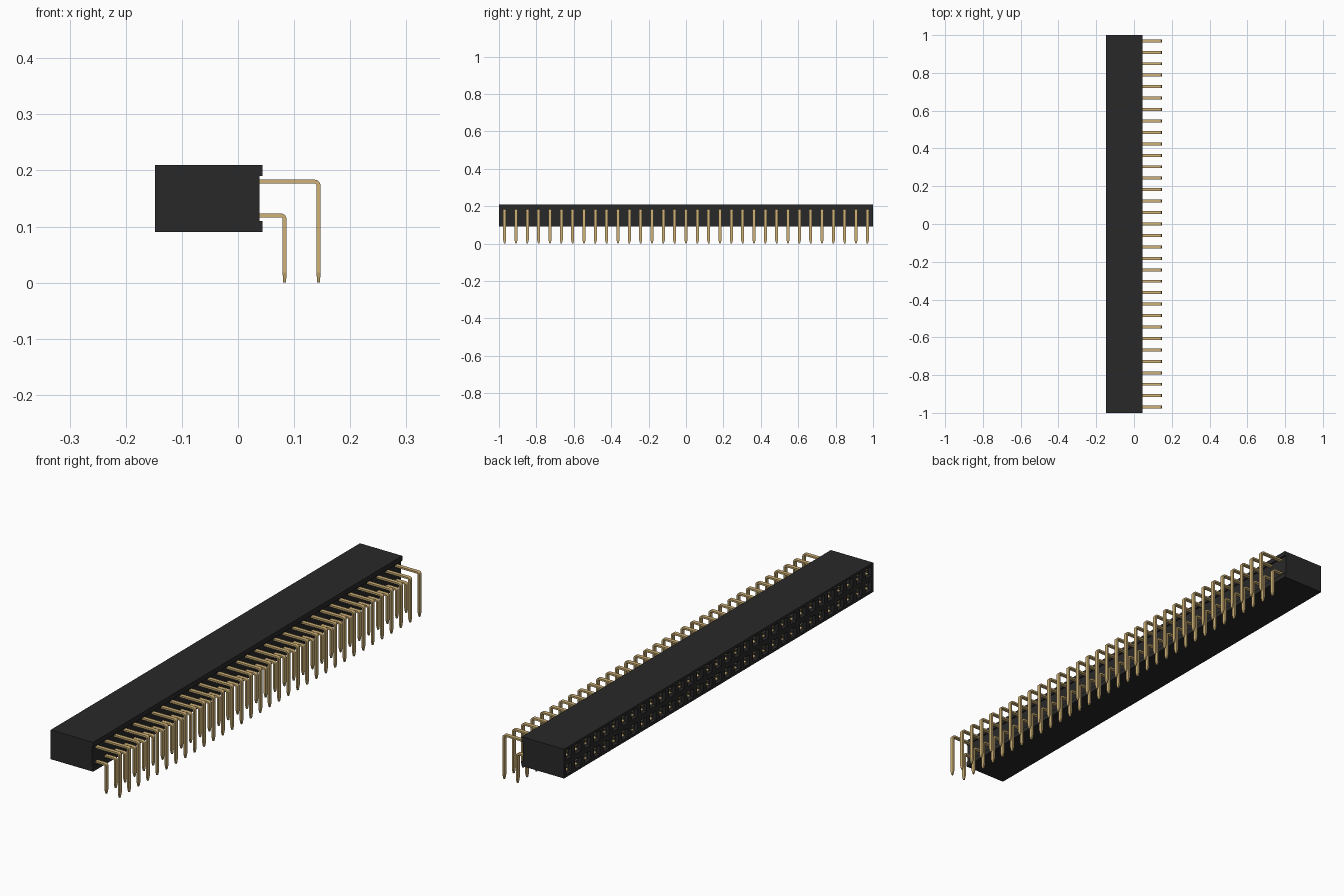
import bpy, bmesh, math
from mathutils import Vector

if "Cube" in bpy.data.objects:
    bpy.data.objects.remove(bpy.data.objects["Cube"], do_unlink=True)

COUNT = 33
PITCH = 2.0 / COUNT
ROWS = (0.12, 0.18)
BACK, FACE, LIP = -0.148, 0.038, 0.044   # socket face, pin face, lip edge
BOTTOM, TOP = 0.09, 0.21


def material(name, colour, rough):
    m = bpy.data.materials.new(name)
    m.diffuse_color = (*colour, 1)
    m.use_nodes = True
    node = m.node_tree.nodes["Principled BSDF"]
    node.inputs["Base Color"].default_value = (*colour, 1)
    node.inputs["Roughness"].default_value = rough
    return m


BLACK = material("black plastic", (0.022, 0.022, 0.023), 0.6)
GOLD = material("pale gold", (0.62, 0.44, 0.18), 0.4)


def finish(name, bm, mat):
    bmesh.ops.recalc_face_normals(bm, faces=bm.faces[:])
    mesh = bpy.data.meshes.new(name)
    bm.to_mesh(mesh)
    bm.free()
    mesh.materials.append(mat)
    ob = bpy.data.objects.new(name, mesh)
    bpy.context.collection.objects.link(ob)
    return ob


def pin_y(i):
    return -1 + PITCH * (i + 0.5)


# Housing: lipped profile run along y, socket side left open for the cells
def build_housing():
    bm = bmesh.new()
    profile = [(BACK, BOTTOM), (LIP, BOTTOM), (LIP, 0.11), (FACE, 0.11),
               (FACE, 0.19), (LIP, 0.19), (LIP, TOP), (BACK, TOP)]
    ends = [[bm.verts.new((x, y, z)) for x, z in profile] for y in (-1, 1)]
    for ring in ends:
        bm.faces.new(ring)
    for a in range(len(profile) - 1):
        bm.faces.new((ends[0][a], ends[0][a + 1], ends[1][a + 1], ends[1][a]))

    # Socket cells: frame, funnel, then a deep square hole
    steps = ((BACK, PITCH / 2, 0.03), (BACK, 0.019, 0.019),
             (BACK + 0.008, 0.012, 0.012), (BACK + 0.12, 0.012, 0.012))
    for zc in ROWS:
        for i in range(COUNT):
            rings = [[bm.verts.new((x, pin_y(i) + sy * hy, zc + sz * hz))
                      for sy, sz in ((-1, -1), (1, -1), (1, 1), (-1, 1))]
                     for x, hy, hz in steps]
            for r, s in zip(rings, rings[1:]):
                for k in range(4):
                    n = (k + 1) % 4
                    bm.faces.new((r[k], r[n], s[n], s[k]))
            bm.faces.new(rings[-1])
    bmesh.ops.remove_doubles(bm, verts=bm.verts[:], dist=0.0002)
    return finish("housing", bm, BLACK)


# Sweep a flat rectangular strip along (x, z, direction, half thickness, half width)
def add_strip(bm, path, y):
    rings = []
    for x, z, ang, t, w in path:
        n = Vector((-math.sin(ang), 0, math.cos(ang)))
        c = Vector((x, y, z))
        rings.append([bm.verts.new(c + n * t * a + Vector((0, w * b, 0)))
                      for a, b in ((-1, -1), (1, -1), (1, 1), (-1, 1))])
    for r, s in zip(rings, rings[1:]):
        for k in range(4):
            n = (k + 1) % 4
            bm.faces.new((r[k], r[n], s[n], s[k]))
    bm.faces.new(rings[0])
    bm.faces.new(rings[-1])


# Bent pins: straight out of the housing, rounded elbow, tapered tip
def build_pins(name, x_leg, z_row):
    t, w, r = 0.0035, 0.0078, 0.007
    path = [(0.0, z_row, 0, t, w)]
    for k in range(6):
        a = math.radians(18 * k)
        path.append((x_leg - r + r * math.sin(a), z_row - r + r * math.cos(a), -a, t, w))
    down = -math.pi / 2
    path += [(x_leg, 0.018, down, t, w), (x_leg, 0.0, down, t * 0.75, w * 0.4)]
    bm = bmesh.new()
    for i in range(COUNT):
        add_strip(bm, path, pin_y(i))
    return finish(name, bm, GOLD)


# Contacts: two sprung blades inside each socket hole
def build_contacts():
    bm = bmesh.new()
    for zc in ROWS:
        for side in (-1, 1):
            path = [(x, zc + side * h, 0, 0.0015, 0.0075)
                    for x, h in ((BACK + 0.007, 0.009), (BACK + 0.03, 0.004),
                                 (BACK + 0.119, 0.009))]
            for i in range(COUNT):
                add_strip(bm, path, pin_y(i))
    return finish("socket_contacts", bm, GOLD)


build_housing()
build_pins("inner_pins", 0.083, ROWS[0])
build_pins("outer_pins", 0.1435, ROWS[1])
build_contacts()
